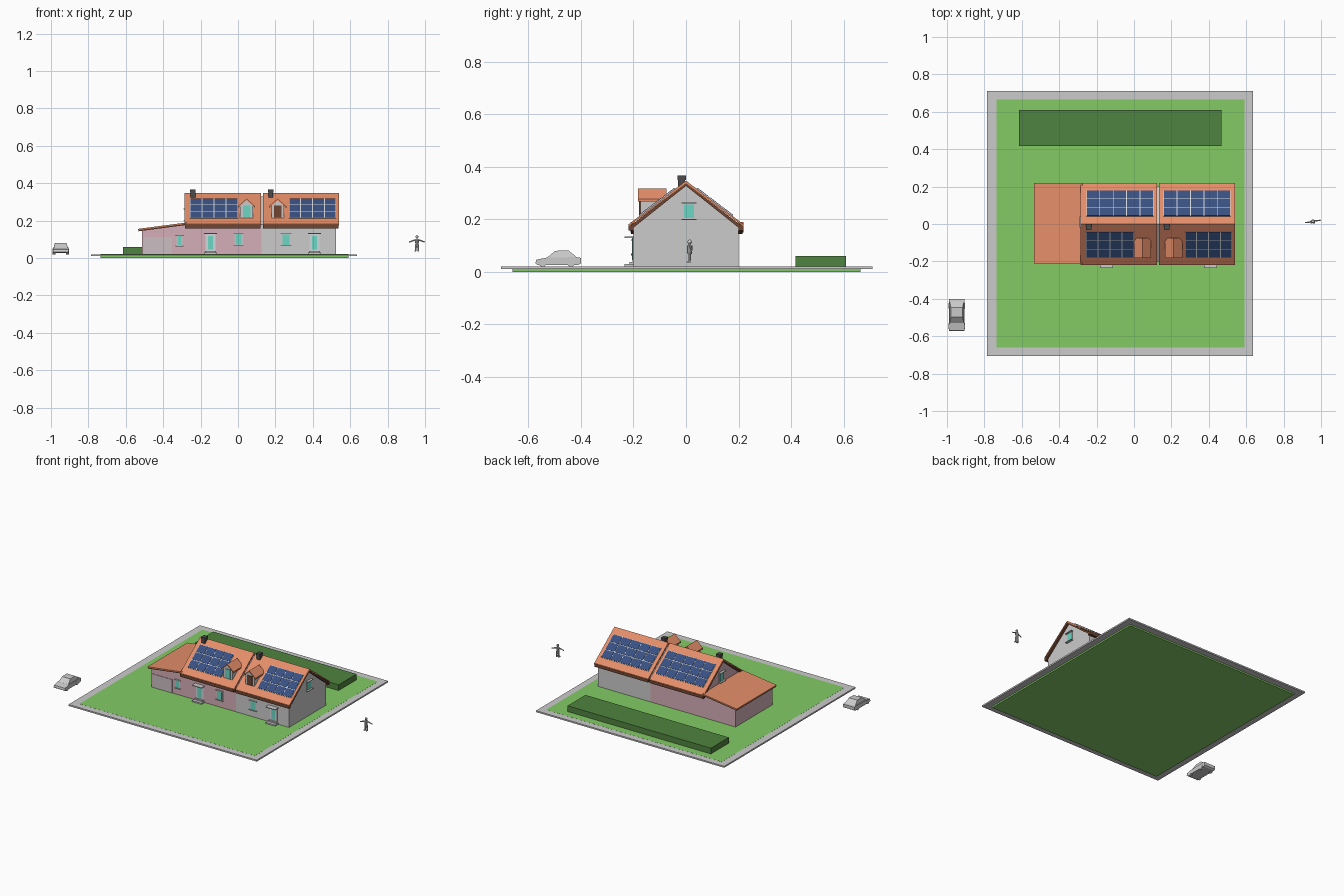
import bpy, bmesh, math
from mathutils import Matrix, Vector

if "Cube" in bpy.data.objects:
    bpy.data.objects.remove(bpy.data.objects["Cube"])


def mat(name, r, g, b):
    m = bpy.data.materials.new(name)
    m.diffuse_color = (r, g, b, 1)
    m.use_nodes = True
    m.node_tree.nodes["Principled BSDF"].inputs["Base Color"].default_value = m.diffuse_color
    return m


GRASS = mat("grass", 0.23, 0.60, 0.13)
HEDGE = mat("hedge", 0.08, 0.23, 0.05)
TILE = mat("roof_tile", 0.78, 0.27, 0.14)
PINK = mat("pink_render", 0.66, 0.43, 0.48)
PALE = mat("pale_door", 0.60, 0.52, 0.55)
GLASS = mat("glass", 0.15, 0.68, 0.55)
BROWN = mat("brown_wood", 0.16, 0.06, 0.03)
DARK = mat("dark_brick", 0.07, 0.07, 0.07)
PANEL = mat("solar_blue", 0.04, 0.08, 0.22)
WHITE = mat("panel_frame", 0.65, 0.68, 0.72)


def finish(name, bm, m=None):
    bmesh.ops.recalc_face_normals(bm, faces=bm.faces)
    me = bpy.data.meshes.new(name)
    bm.to_mesh(me)
    bm.free()
    if m:
        me.materials.append(m)
    ob = bpy.data.objects.new(name, me)
    bpy.context.collection.objects.link(ob)
    return ob


def add_box(bm, c, s, rot=None):
    M = Matrix.Translation(c) @ (rot or Matrix()) @ Matrix.Diagonal((*s, 1))
    bmesh.ops.create_cube(bm, size=1, matrix=M)


def box(name, x0, x1, y0, y1, z0, z1, m=None):
    bm = bmesh.new()
    add_box(bm, ((x0 + x1) / 2, (y0 + y1) / 2, (z0 + z1) / 2), (x1 - x0, y1 - y0, z1 - z0))
    return finish(name, bm, m)


def prism(name, pts, axis, lo, hi, m=None):
    """Extrude a profile along x (pts are y,z) or along y (pts are x,z)."""
    bm = bmesh.new()
    put = (lambda p, t: (t, p[0], p[1])) if axis == "x" else (lambda p, t: (p[0], t, p[1]))
    f = bm.faces.new([bm.verts.new(put(p, lo)) for p in pts])
    r = bmesh.ops.extrude_face_region(bm, geom=[f])
    d = Vector((hi - lo, 0, 0)) if axis == "x" else Vector((0, hi - lo, 0))
    bmesh.ops.translate(bm, vec=d, verts=[v for v in r["geom"] if isinstance(v, bmesh.types.BMVert)])
    return finish(name, bm, m)


def rod(bm, a, b, r1, r2, n=10):
    a, b = Vector(a), Vector(b)
    d = b - a
    M = Matrix.Translation((a + b) / 2) @ d.to_track_quat("Z", "Y").to_matrix().to_4x4()
    bmesh.ops.create_cone(bm, cap_ends=True, segments=n, radius1=r1, radius2=r2, depth=d.length, matrix=M)


RIDGE, SLOPE, G = 0.347, 0.76, 0.021


def roof_z(y):
    return RIDGE - SLOPE * abs(y)


# plot: lawn inside a paved border
box("lawn", -0.735, 0.59, -0.66, 0.665, 0, 0.0205, GRASS)
for i, (x0, x1, y0, y1) in enumerate([(-0.785, 0.635, -0.705, -0.66), (-0.785, 0.635, 0.665, 0.71),
                                      (-0.785, -0.735, -0.66, 0.665), (0.59, 0.635, -0.66, 0.665)]):
    box(f"pavement_{i}", x0, x1, y0, y1, 0.01, 0.02)
box("hedge", -0.615, 0.467, 0.417, 0.61, 0.015, 0.06, HEDGE)


def solar(name, x0, x1, side, cols, rows=3, y0=0.04, y1=0.178):
    """Panel array lying on the roof slope, side -1 front, +1 back."""
    rot = Matrix.Rotation(-side * math.atan(SLOPE), 4, "X")
    up = rot.to_3x3() @ Vector((0, 0, 1))
    L = (y1 - y0) * math.hypot(1, SLOPE)
    ym = side * (y0 + y1) / 2
    c = Vector(((x0 + x1) / 2, ym, roof_z(ym)))
    bm = bmesh.new()
    add_box(bm, c + up * 0.001, (x1 - x0, L, 0.004), rot)
    finish(name + "_frame", bm, WHITE)
    bm = bmesh.new()
    w, h = (x1 - x0) / cols, L / rows
    for i in range(cols):
        for j in range(rows):
            off = rot.to_3x3() @ Vector(((i + .5) * w - (x1 - x0) / 2, (j + .5) * h - L / 2, 0.0035))
            add_box(bm, c + off, (w - 0.005, h - 0.005, 0.003), rot)
    finish(name + "_cells", bm, PANEL)


def window(name, x, z0, z1, w, m=GLASS):
    box(name, x - w / 2, x + w / 2, -0.203, -0.195, z0, z1)
    box(name + "_glass", x - w / 2 + .006, x + w / 2 - .006, -0.205, -0.195, z0 + .004, z1 - .004, m)
    for k, z in enumerate((z0, z1)):
        box(f"{name}_sill_{k}", x - w / 2 - .004, x + w / 2 + .004, -0.209, -0.195, z - .002, z + .002)


def door(name, x):
    box(name, x - .028, x + .028, -0.203, -0.195, G, 0.128, WHITE)
    box(name + "_glass", x - .014, x + .014, -0.205, -0.195, 0.045, 0.118, GLASS)
    box(name + "_canopy", x - .036, x + .036, -0.235, -0.195, 0.129, 0.134)
    box(name + "_step_low", x - .036, x + .036, -0.235, -0.195, G - .005, 0.029)
    box(name + "_step_high", x - .03, x + .03, -0.215, -0.195, 0.029, 0.037)


def dormer(name, x, m):
    prism(name + "_body", [(x - .034, .2), (x + .034, .2), (x + .034, .278), (x, .309), (x - .034, .278)],
          "y", -0.174, -0.085)
    prism(name + "_roof", [(x - .046, .268), (x, .308), (x + .046, .268), (x + .046, .277), (x, .318),
                           (x - .046, .277)], "y", -0.182, -0.075, TILE)
    box(name + "_window", x - .02, x + .02, -0.178, -0.17, .217, .28, m)


def house(name, x0, x1, r0, r1, m, chim):
    prism(name + "_walls", [(-.2, G - .005), (.2, G - .005), (.2, .178), (0, .33), (-.2, .178)], "x", x0, x1, m)
    e = 0.218
    prism(name + "_roof", [(-e, roof_z(e)), (0, RIDGE), (e, roof_z(e)), (e, roof_z(e) - .008),
                           (0, RIDGE - .01), (-e, roof_z(e) - .008)], "x", r0, r1, TILE)
    prism(name + "_roof_edge", [(-e + .004, .173), (0, .338), (e - .004, .173), (e - .008, .16),
                                (0, .327), (-e + .008, .16)], "x", r0 + .003, r1 - .003, BROWN)
    for s in (-1, 1):
        a, b = sorted((s * .2, s * .219))
        box(f"{name}_gutter_{s}", r0 + .002, r1 - .002, a, b, .158, .178, BROWN)
    box(name + "_chimney", chim + .002, chim + .028, -.03, -.003, .29, .355, DARK)
    box(name + "_chimney_cap", chim, chim + .03, -.033, 0, .35, .366, DARK)


# the two joined houses
house("left_house", -0.275, 0.126, -0.285, 0.123, PINK, -0.256)
house("right_house", 0.1265, 0.525, 0.133, 0.54, None, 0.16)
solar("left_front_solar", -0.257, 0.0, -1, 4)
solar("left_back_solar", -0.255, 0.105, 1, 5)
solar("right_front_solar", 0.272, 0.525, -1, 4)
solar("right_back_solar", 0.158, 0.517, 1, 5)
dormer("left_dormer", 0.046, GLASS)
dormer("right_dormer", 0.212, BROWN)
door("left_door", -0.147)
door("right_door", 0.409)
window("left_window", 0.003, 0.068, 0.132, 0.046)
window("right_window", 0.256, 0.066, 0.13, 0.05)

# gable windows
for nm, x, s in (("right", 0.525, 1), ("left", -0.275, -1)):
    for part, d, y0, y1, z0, z1, m in (("frame", .004, -.013, .035, .2, .262, None),
                                       ("glass", .006, -.008, .03, .204, .256, GLASS),
                                       ("sill", .016, -.018, .04, .197, .201, None),
                                       ("lintel", .016, -.018, .04, .26, .264, None)):
        a, b = sorted((x - s * .005, x + s * d))
        box(f"{nm}_gable_{part}", a, b, y0, y1, z0, z1, m)

# garage extension with a shallow lean-to roof
prism("garage_walls", [(-.514, G - .005), (-.274, G - .005), (-.274, .178), (-.514, .147)], "y", -.2, .2, PINK)
prism("garage_roof", [(-.535, .15), (-.275, .184), (-.275, .19), (-.535, .156)], "y", -.212, .218, TILE)
prism("garage_roof_edge", [(-.532, .143), (-.275, .177), (-.275, .185), (-.532, .151)], "y", -.209, .215, BROWN)
box("garage_door", -.504, -.354, -.203, -.19, G, .112, PALE)
window("garage_window", -0.313, 0.064, 0.121, 0.034)

# car
cx = -0.9475
prism("car_body", [(-.573, .032), (-.57, .046), (-.53, .054), (-.42, .056), (-.4, .053), (-.4, .032),
                   (-.41, .026), (-.565, .026)], "x", cx - .042, cx + .042)
cabin = prism("car_cabin", [(-.53, .053), (-.498, .08), (-.447, .081), (-.415, .055)], "x", cx - .038, cx + .038)
for v in cabin.data.vertices:
    if v.co.z > .07:
        v.co.x = cx + (v.co.x - cx) * .82
bm = bmesh.new()
for y in (-.546, -.437):
    for s in (-1, 1):
        rod(bm, (cx + s * .029, y, .035), (cx + s * .043, y, .035), .0155, .0155, 16)
finish("car_wheels", bm)

# standing figure with arms out
px, py = 0.957, 0.014
bm = bmesh.new()
bmesh.ops.create_uvsphere(bm, u_segments=12, v_segments=8, radius=.0085, matrix=Matrix.Translation((px, py, .114)))
rod(bm, (px, py, .098), (px, py, .108), .004, .004)
rod(bm, (px, py, .068), (px, py, .1), .009, .011)
for s in (-1, 1):
    rod(bm, (px + s * .008, py + s * .002, .097), (px + s * .036, py + s * .006, .088), .0045, .003)
    bmesh.ops.create_icosphere(bm, subdivisions=1, radius=.0045,
                               matrix=Matrix.Translation((px + s * .0385, py + s * .006, .087)))
    rod(bm, (px + s * .005, py, .073), (px + s * .008, py, .038), .006, .004)
    add_box(bm, (px + s * .008, py - .003, .037), (.008, .017, .005))
finish("standing_figure", bm)
